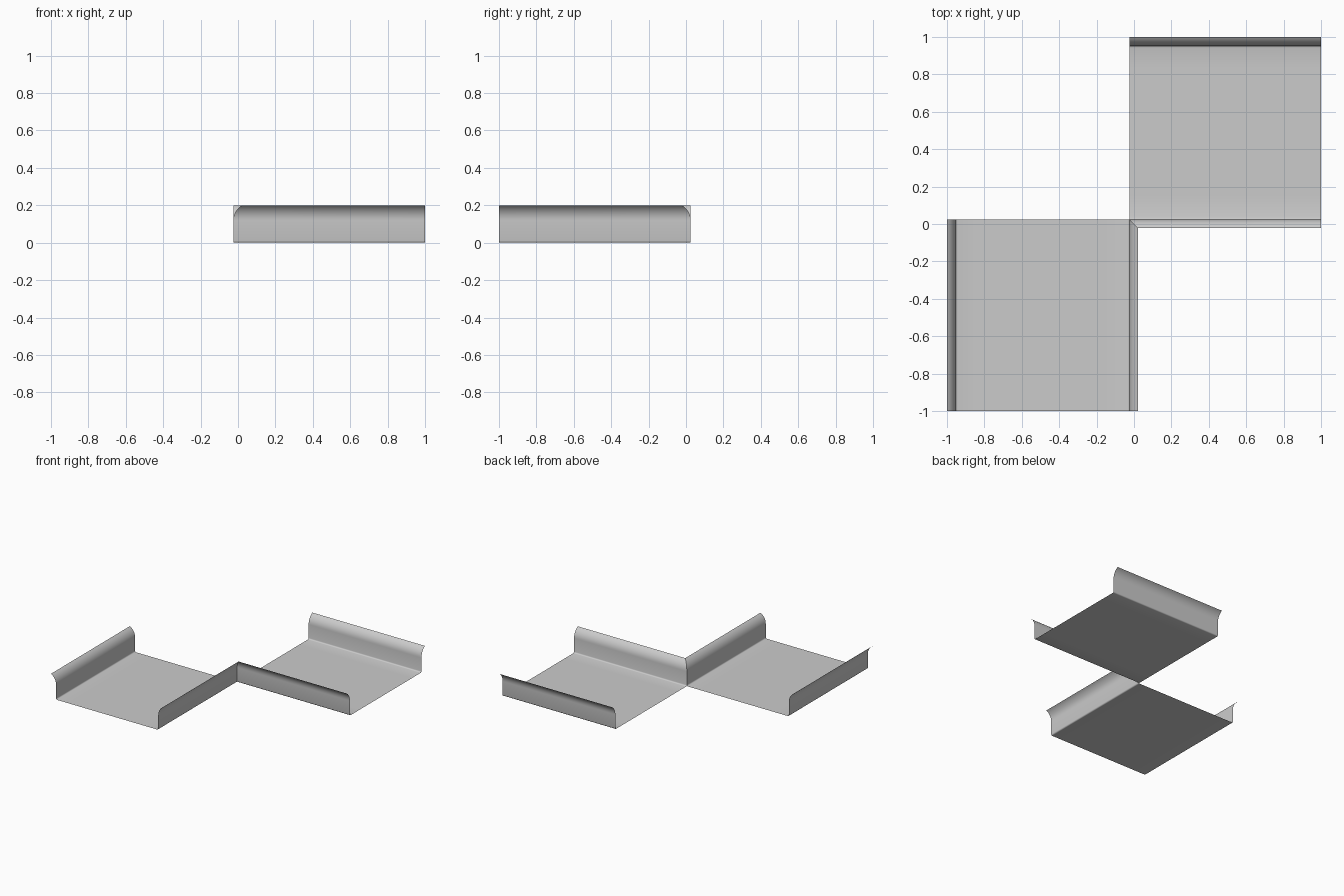
import bpy, bmesh, math

if "Cube" in bpy.data.objects:
    bpy.data.objects.remove(bpy.data.objects["Cube"])

BASE, RIM, HEIGHT = 0.025, -0.022, 0.2   # inner wall line, flared rim line, wall height
BEND = 0.12                              # height where the wall starts to flare
FILLET = 0.01                            # small rounding where the wall meets the floor

# Half profile (y, z): flared lip, straight wall, fillet, floor loop
sweep = 2 * math.atan((BASE - RIM) / (HEIGHT - BEND))
radius = (HEIGHT - BEND) / math.sin(sweep)
half = []
for i in range(8, -1, -1):
    a = sweep * i / 8
    half.append((BASE - radius * (1 - math.cos(a)), BEND + radius * math.sin(a)))
for i in range(4):
    a = math.pi / 2 * i / 3
    half.append((BASE + FILLET * (1 - math.cos(a)), FILLET * (1 - math.sin(a))))
half.append((0.15, 0.0))
profile = half + [(1 + RIM - y, z) for y, z in reversed(half)]


def tray(name, place, flip):
    """Thin open channel; its inner lip is cut at 45 degrees at the shared corner."""
    bm = bmesh.new()
    rows = [[bm.verts.new(place(x, y, z)) for x in (max(-BASE, -y), 1.0)]
            for y, z in profile]
    for a, b in zip(rows, rows[1:]):
        bm.faces.new((a[0], a[1], b[1], b[0]))
    if flip:
        bmesh.ops.reverse_faces(bm, faces=bm.faces[:])
    for f in bm.faces:
        f.smooth = True
    mesh = bpy.data.meshes.new(name)
    bm.to_mesh(mesh)
    bm.free()
    bpy.context.collection.objects.link(bpy.data.objects.new(name, mesh))


# Two trays, mirrored over the diagonal y = -x
tray("back_tray", lambda x, y, z: (x, y, z), False)
tray("front_tray", lambda x, y, z: (-y, -x, z), True)
